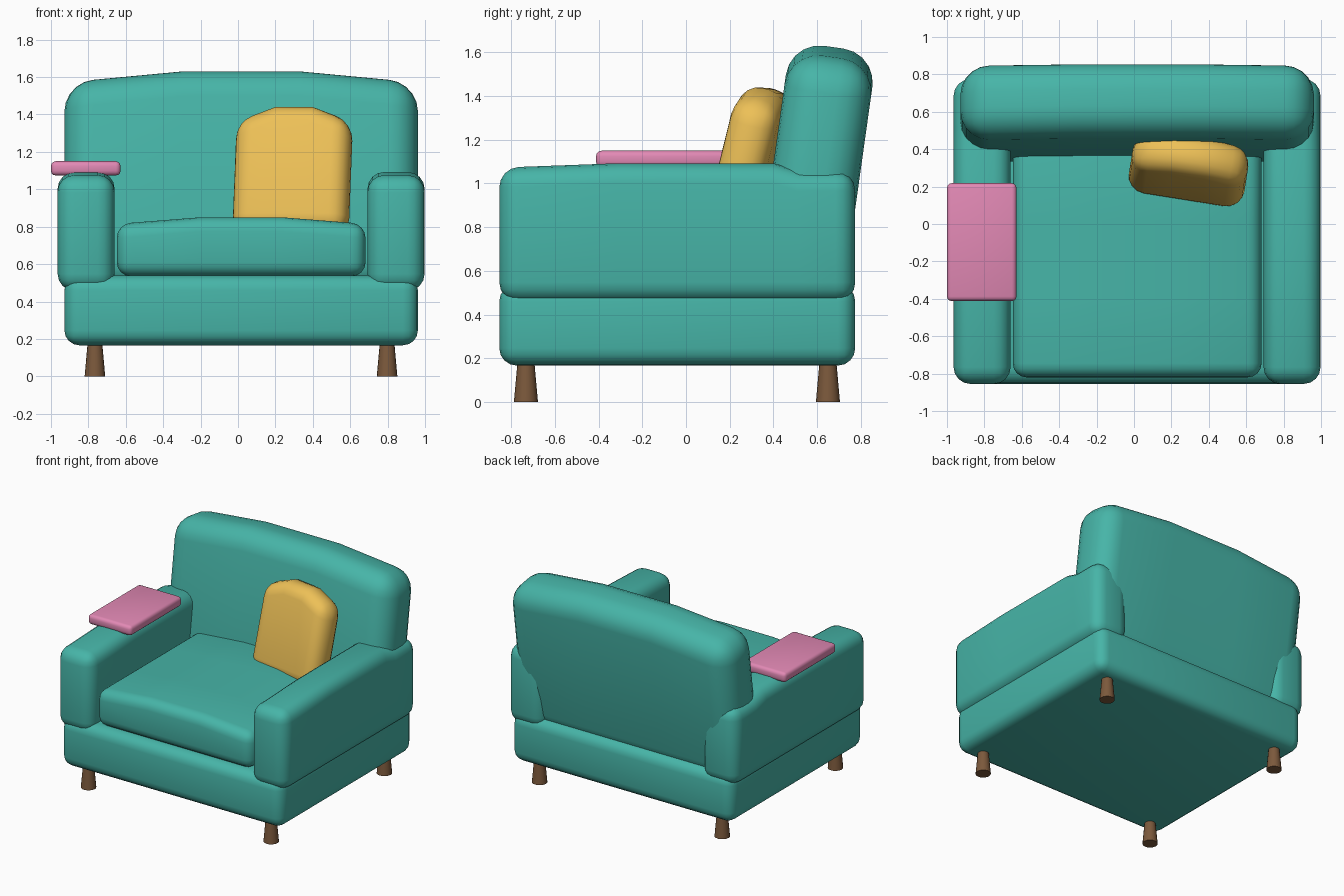
import bpy, bmesh
from math import radians
from mathutils import Matrix, Vector, Euler

if "Cube" in bpy.data.objects:
    bpy.data.objects.remove(bpy.data.objects["Cube"])


def material(name, rgb):
    m = bpy.data.materials.new(name)
    m.diffuse_color = (*rgb, 1)
    m.use_nodes = True
    m.node_tree.nodes["Principled BSDF"].inputs["Base Color"].default_value = m.diffuse_color
    return m


TEAL = material("teal fabric", (0.062, 0.46, 0.39))
YELLOW = material("yellow fabric", (0.85, 0.53, 0.095))
PINK = material("pink cloth", (0.76, 0.25, 0.46))
WOOD = material("brown wood", (0.20, 0.10, 0.045))


def finish(name, bm, mat):
    me = bpy.data.meshes.new(name)
    bmesh.ops.recalc_face_normals(bm, faces=bm.faces[:])
    bm.to_mesh(me)
    bm.free()
    ob = bpy.data.objects.new(name, me)
    bpy.context.collection.objects.link(ob)
    me.materials.append(mat)
    bpy.ops.object.select_all(action='DESELECT')
    ob.select_set(True)
    bpy.context.view_layer.objects.active = ob
    bpy.ops.object.shade_smooth_by_angle(angle=radians(40))
    return ob


def cushion(name, mat, loc, size, bevel, cuts=(), shape=None, rot=(0, 0), segments=4):
    """Box with extra loops (axis, fraction), reshaped, then rounded along its edges."""
    bm = bmesh.new()
    bmesh.ops.create_cube(bm, size=1, matrix=Matrix.Diagonal((*size, 1)))
    for axis, t in cuts:
        co, no = Vector(), Vector()
        co[axis], no[axis] = t * size[axis], 1
        bmesh.ops.bisect_plane(bm, geom=bm.verts[:] + bm.edges[:] + bm.faces[:],
                               plane_co=co, plane_no=no)
    if shape:
        for v in bm.verts:
            n = [2 * v.co[i] / size[i] for i in range(3)]
            v.co += Vector(shape(*n))
    bm.normal_update()
    edges = [e for e in bm.edges if e.calc_face_angle(0) > radians(45)]
    bmesh.ops.bevel(bm, geom=edges, offset=bevel, segments=segments, profile=0.5,
                    affect='EDGES', clamp_overlap=False)
    turn = Euler((radians(rot[0]), 0, radians(rot[1]))).to_matrix().to_4x4()
    bm.transform(Matrix.Translation(loc) @ turn)
    return finish(name, bm, mat)


def thirds(*axes):
    return [(a, t) for a in axes for t in (-1 / 6, 1 / 6)]


# Base frame
cushion("base", TEAL, (0.017, -0.04, 0.353), (1.89, 1.63, 0.374), 0.08)


# Arms: gently crowned on top, dropping slightly behind the backrest line
def arm_shape(x, y, z):
    if z < 0.9:
        return 0, 0, 0
    return 0, 0, (-0.036 if y > 0.65 else -0.02 if y < -0.9 else 0)


for side, x in (("left", -0.812), ("right", 0.845)):
    cushion(side + "_arm", TEAL, (x, -0.04, 0.775), (0.305, 1.63, 0.635), 0.09,
            [(1, -1 / 6), (1, 0.27), (1, 0.345)], arm_shape)

# Backrest: leaning slab with an arched top
cushion("backrest", TEAL, (0.017, 0.59, 1.005), (1.89, 0.40, 1.13), 0.155, thirds(0),
        lambda x, y, z: (0, 0, 0.06 if z > 0.9 and abs(x) < 0.5 else 0), (-8, 0), 5)

# Seat cushion: crowned in the middle
cushion("seat_cushion", TEAL, (0.017, -0.19, 0.675), (1.33, 1.26, 0.28), 0.075, thirds(0, 1),
        lambda x, y, z: (0, 0, 0.035 if z > 0.9 and abs(x) < 0.5 else 0))

# Throw pillow: arched top, leaning on the backrest
cushion("throw_pillow", YELLOW, (0.292, 0.288, 1.055), (0.625, 0.22, 0.62), 0.095, thirds(0),
        lambda x, y, z: (0, 0, 0.08 if z > 0.9 and abs(x) < 0.5 else 0), (-14, -9))

# Folded cloth on the left arm
cushion("arm_cloth", PINK, (-0.814, -0.097, 1.112), (0.372, 0.63, 0.076), 0.025, segments=3)

# Tapered feet
for xn, x in (("left", -0.765), ("right", 0.797)):
    for yn, y in (("front", -0.733), ("back", 0.65)):
        bm = bmesh.new()
        bmesh.ops.create_cone(bm, cap_ends=True, segments=16, radius1=0.055, radius2=0.038,
                              depth=0.19, matrix=Matrix.Translation((x, y, 0.095)))
        finish(f"{yn}_{xn}_leg", bm, WOOD)
